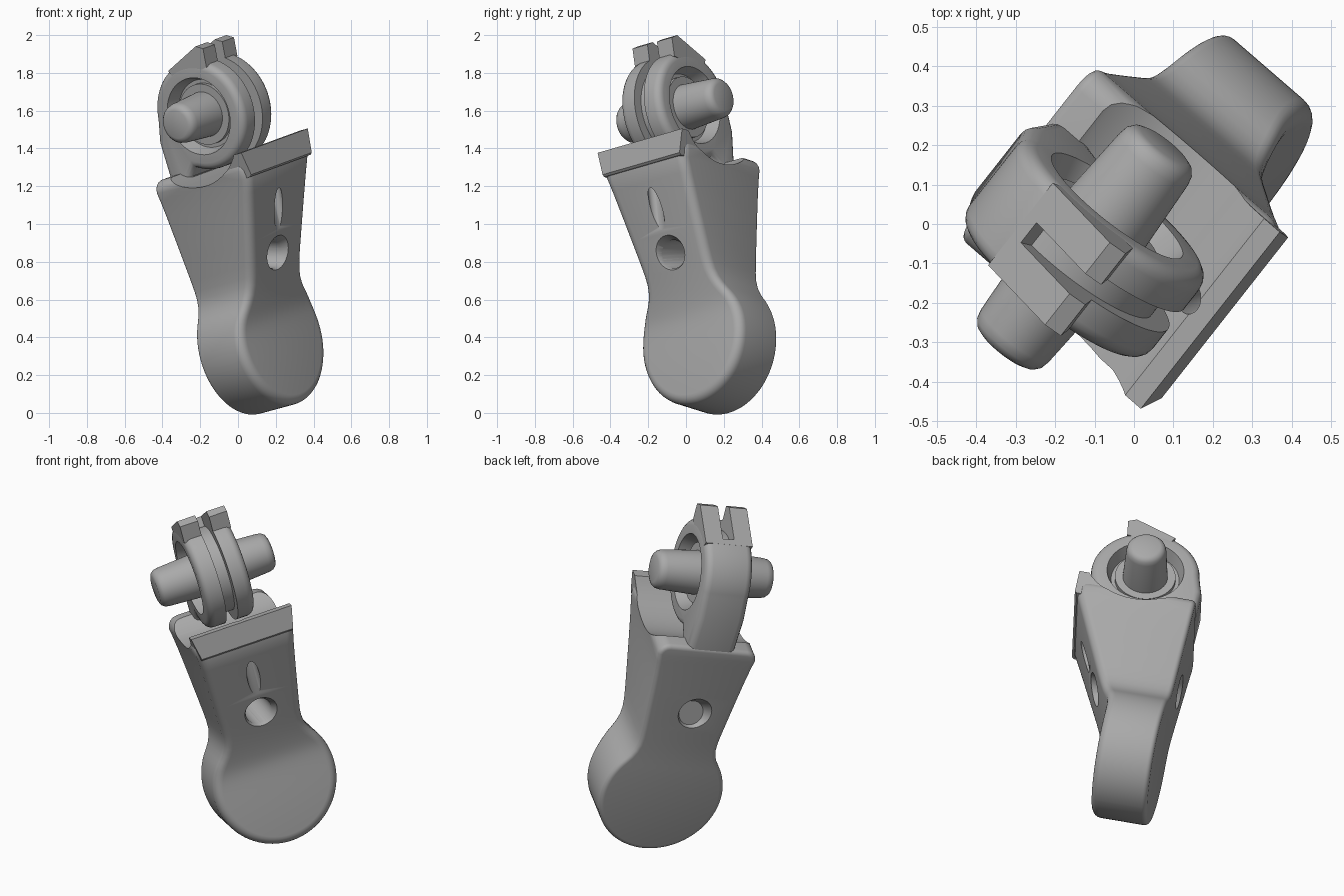
import bpy, bmesh, math
from mathutils import Vector, Matrix

if "Cube" in bpy.data.objects:
    bpy.data.objects.remove(bpy.data.objects["Cube"])

# Local frame of the tilted link: x = front, y = along the pin, z = along the link
front = Vector((0.74, -0.64, 0.2)).normalized()
side = Vector((0.6, 0.77, 0.22))
side = (side - front * side.dot(front)).normalized()
up = front.cross(side)
FRAME = Matrix.Translation((0.122, 0.122, 0.365)) @ Matrix((front, side, up)).transposed().to_4x4()
HEAD_SHIFT = Matrix.Translation((0, -0.015, 0))
PIN = (0.18, 1.26)          # pin axis, as (x, z) in the local frame
BACK = -0.155

grey = bpy.data.materials.new("plain grey")
grey.use_nodes = True
grey.diffuse_color = (0.4, 0.4, 0.4, 1)
grey.node_tree.nodes["Principled BSDF"].inputs["Base Color"].default_value = (0.4, 0.4, 0.4, 1)


def make(name, bm):
    bm.normal_update()
    bmesh.ops.recalc_face_normals(bm, faces=bm.faces)
    if bm.calc_volume(signed=True) < 0:
        bmesh.ops.reverse_faces(bm, faces=bm.faces)
    mesh = bpy.data.meshes.new(name)
    bm.to_mesh(mesh)
    bm.free()
    mesh.materials.append(grey)
    ob = bpy.data.objects.new(name, mesh)
    bpy.context.collection.objects.link(ob)
    return ob


def skin(bm, rings):
    """Join closed rings of vertices with quads."""
    n = len(rings[0])
    for r0, r1 in zip(rings, rings[1:]):
        for i in range(n):
            j = (i + 1) % n
            bm.faces.new((r0[i], r0[j], r1[j], r1[i]))


def extrude_profile(name, pts, half, bevel=0.0):
    """Extrude an (x, z) outline along the pin direction, rounding its rims."""
    bm = bmesh.new()
    rings = [[bm.verts.new((x, y, z)) for x, z in pts] for y in (-half, half)]
    skin(bm, rings)
    for r in rings:
        bm.faces.new(r)
    if bevel:
        bm.normal_update()
        bmesh.ops.recalc_face_normals(bm, faces=bm.faces)
        rim = [e for e in bm.edges if abs(e.verts[0].co.y - e.verts[1].co.y) < 1e-6]
        bmesh.ops.bevel(bm, geom=rim, offset=bevel, offset_type='OFFSET', segments=4,
                        profile=0.5, affect='EDGES')
    return make(name, bm)


def rod(name, p0, p1, r0, r1):
    p0, p1 = Vector(p0), Vector(p1)
    axis = p1 - p0
    bm = bmesh.new()
    bmesh.ops.create_cone(bm, cap_ends=True, segments=64, radius1=r0, radius2=r1, depth=axis.length)
    turn = Vector((0, 0, 1)).rotation_difference(axis).to_matrix().to_4x4()
    bm.transform(Matrix.Translation((p0 + p1) / 2) @ turn)
    return make(name, bm)


def cut(ob, cutter):
    cutter.hide_render = True
    mod = ob.modifiers.new("cut", 'BOOLEAN')
    mod.operation, mod.solver, mod.object = 'DIFFERENCE', 'EXACT', cutter
    mod.use_self = True
    bpy.context.view_layer.objects.active = ob
    bpy.ops.object.modifier_apply(modifier=mod.name)
    bpy.data.objects.remove(cutter)


def arc(radius, start, end, n):
    for i in range(n + 1):
        t = math.radians(start + (end - start) * i / n)
        yield PIN[0] + radius * math.cos(t), PIN[1] + radius * math.sin(t)


def front_depth(z):
    """Flat on the bulb, sloping forward up the body, upright behind the lip."""
    x = z - 0.13
    return min(-BACK + 0.435 * (x + math.sqrt(x * x + 0.004)) / 2, 0.485)


# Link body: symmetric outline with a round bulb, a neck, a widening shank and round shoulders
bulb = [math.radians(-89 + 127 * i / 30) for i in range(31)]
half = [Vector((0.347 * math.cos(t), 0.355 * math.sin(t))) for t in bulb]
half += [Vector(p) for p in ((0.253, 0.25), (0.237, 0.285), (0.228, 0.325), (0.227, 0.37), (0.231, 0.43),
                             (0.241, 0.54), (0.253, 0.67), (0.266, 0.8), (0.276, 0.88))]
shoulder = [math.radians(a) for a in (0, 22, 45, 67, 90)]
half += [Vector((0.222 + 0.062 * math.cos(t), 0.928 + 0.062 * math.sin(t))) for t in shoulder]
normals = []
for i in range(len(half)):
    d = half[min(i + 1, len(half) - 1)] - half[max(i - 1, 0)]
    normals.append(Vector((d.y, -d.x)).normalized())
normals[0], normals[-1] = Vector((0, -1)), Vector((0, 1))

bm = bmesh.new()
rings = []
steps = [math.pi / 2 * i / 5 for i in range(6)]
for is_front, rounding in ((False, 0.025), (True, 0.048)):
    for t in (reversed(steps) if is_front else steps):
        inset, depth = rounding * (1 - math.sin(t)), rounding * (1 - math.cos(t))
        pts = [p - n * inset for p, n in zip(half, normals)]
        loop = pts + [Vector((-p.x, p.y)) for p in reversed(pts)]
        rings.append([bm.verts.new((front_depth(p.y) - depth if is_front else BACK + depth, p.x, p.y))
                      for p in loop])
skin(bm, rings)
for r in (rings[0], rings[-1]):
    for i in range(len(half) - 1):
        bm.faces.new((r[i], r[i + 1], r[-2 - i], r[-1 - i]))
body = make("link_body", bm)

# Front lip plate, flaring towards its top
lip = [(0.3, 0.88), (0.49, 0.885), (0.502, 0.895), (0.503, 1.022), (0.3, 1.022)]
plate = extrude_profile("front_lip", lip, 0.292)
for v in plate.data.vertices:
    if v.co.z < 0.95:
        v.co.y *= 0.91

# Round seat for the head, cross hole and cable channel
for ob in (body, plate):
    cut(ob, rod("seat_cutter", (PIN[0], -0.6, PIN[1]), (PIN[0], 0.6, PIN[1]), 0.36, 0.36))
    cut(ob, rod("channel_cutter", (0.37, 0, 0.45), (0.43, 0, 1.1), 0.036, 0.036))
hole_front, hole_back = Vector((0.29, 0, 0.437)), Vector((BACK, -0.03, 0.55))
way = (hole_front - hole_back).normalized()
cut(body, rod("hole_cutter", hole_back - way * 0.2, hole_front + way * 0.2, 0.075, 0.075))
cut(body, rod("sink_front_cutter", hole_front - way * 0.04, hole_front + way * 0.06, 0.07, 0.125))
cut(body, rod("sink_back_cutter", hole_back + way * 0.04, hole_back - way * 0.06, 0.07, 0.125))

# Head: round housing on a back strip
outline = list(arc(0.295, 172, -118, 60)) + [(-0.01, 0.96), (-0.03, 0.85), (-0.152, 0.85), (-0.148, 1.18)]
head = extrude_profile("head_housing", outline, 0.137, 0.04)
for s in (-1, 1):
    cut(head, rod("recess_cutter", (PIN[0], s * 0.065, PIN[1]), (PIN[0], s * 0.155, PIN[1]), 0.185, 0.215))

# Catch at the top of the head
catch = extrude_profile("head_catch", [(0.07, 1.534), (0.3, 1.622), (0.345, 1.6), (0.33, 1.5), (0.2, 1.48),
                                       (0.09, 1.49)], 0.136)

# Cable groove over the head and through the catch
groove = list(arc(0.24, -110, 105, 40)) + list(arc(0.6, 105, -110, 40))
for ob in (head, catch):
    cut(ob, extrude_profile("groove_cutter", groove, 0.033))

# Pin with its bearing, turned round the pin axis
bm = bmesh.new()
turned = [(0.075, 0.335), (0.092, 0.328), (0.104, 0.313), (0.109, 0.29), (0.122, 0.09), (0.165, 0.09)]
turned += [(r, -y) for r, y in reversed(turned)]
rings = [[bm.verts.new((PIN[0] + r * math.cos(math.tau * k / 48), y, PIN[1] + r * math.sin(math.tau * k / 48)))
          for k in range(48)] for r, y in turned]
skin(bm, rings)
bm.faces.new(rings[0])
bm.faces.new(rings[-1])
pin = make("pin", bm)

# Place every part in the tilted frame and shade it
bpy.ops.object.select_all(action='DESELECT')
for ob in (head, catch, pin):
    ob.data.transform(HEAD_SHIFT)
for ob in (body, plate, head, catch, pin):
    ob.data.transform(FRAME)
    ob.select_set(True)
bpy.context.view_layer.objects.active = body
bpy.ops.object.shade_smooth_by_angle(angle=math.radians(35))
